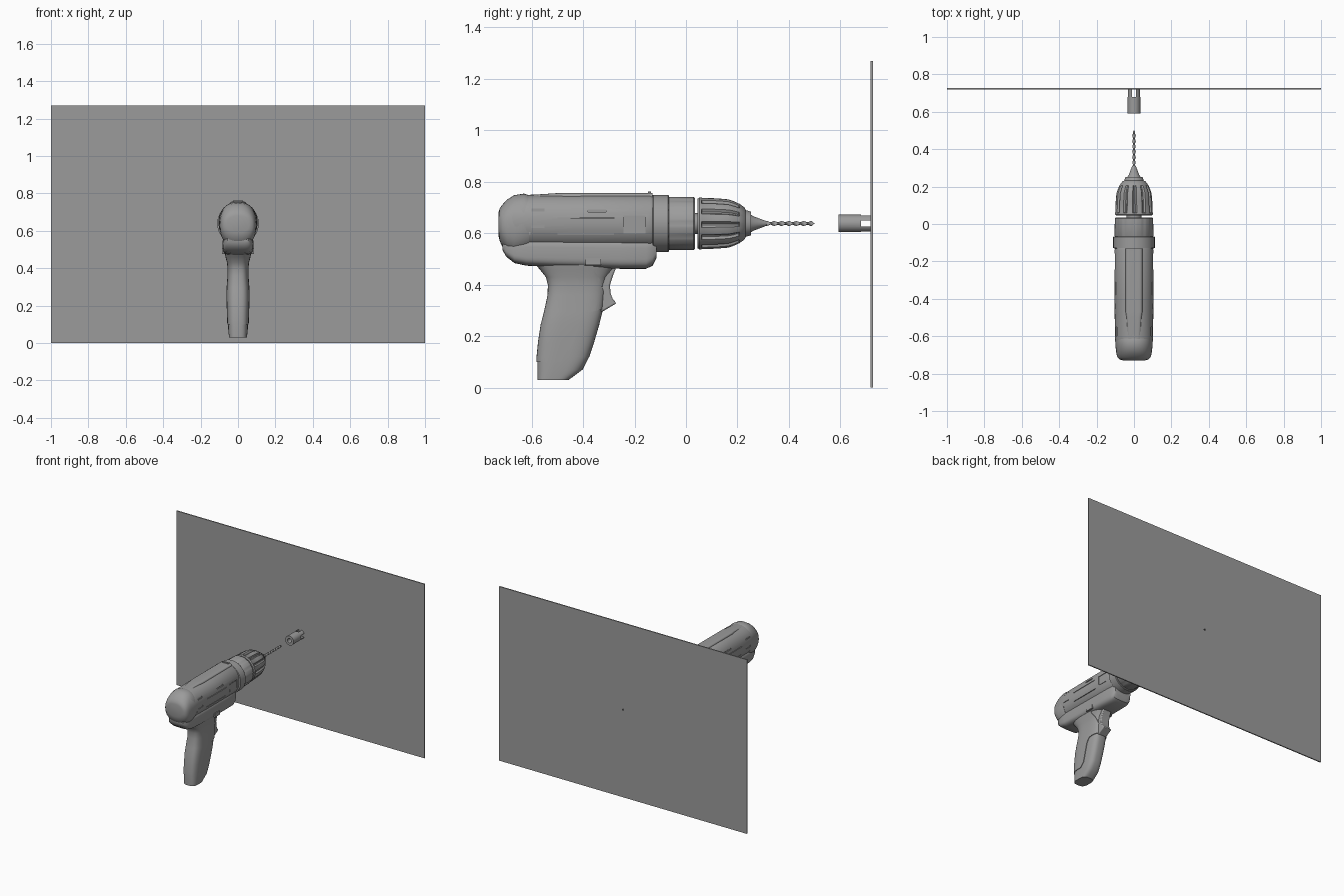
import bpy, bmesh, math
from mathutils import Matrix, Vector

if "Cube" in bpy.data.objects:
    bpy.data.objects.remove(bpy.data.objects["Cube"])

AXIS_Z = 0.638
grey = bpy.data.materials.new("plain grey")
grey.diffuse_color = (0.33, 0.33, 0.33, 1)
grey.use_nodes = True
grey.node_tree.nodes["Principled BSDF"].inputs["Base Color"].default_value = grey.diffuse_color


def add_object(name, bm, angle=35):
    bmesh.ops.recalc_face_normals(bm, faces=bm.faces)
    me = bpy.data.meshes.new(name)
    bm.to_mesh(me)
    bm.free()
    me.materials.append(grey)
    ob = bpy.data.objects.new(name, me)
    bpy.context.collection.objects.link(ob)
    smooth(ob, angle)
    return ob


def smooth(ob, angle=35):
    bpy.ops.object.select_all(action='DESELECT')
    ob.select_set(True)
    bpy.context.view_layer.objects.active = ob
    bpy.ops.object.shade_smooth_by_angle(angle=math.radians(angle))


def skin(name, rings, closed=False, angle=35):
    """Join equal-length point rings with quads."""
    bm = bmesh.new()
    vs = [[bm.verts.new(p) for p in r] for r in rings]
    n = len(vs[0])
    pairs = list(zip(vs, vs[1:])) + ([(vs[-1], vs[0])] if closed else [])
    for a, b in pairs:
        for i in range(n):
            j = (i + 1) % n
            bm.faces.new((a[i], a[j], b[j], b[i]))
    if not closed:
        bm.faces.new(vs[0])
        bm.faces.new(vs[-1])
    return add_object(name, bm, angle)


def oval(a, b, e, n=48):
    """Superellipse outline."""
    out = []
    for i in range(n):
        t = 2 * math.pi * i / n
        c, s = math.cos(t), math.sin(t)
        out.append((a * math.copysign(abs(c) ** (2 / e), c),
                    b * math.copysign(abs(s) ** (2 / e), s)))
    return out


def loft_y(name, rows, e):
    """Rows: y, half width, bottom z, top z."""
    return skin(name, [[(u, y, (lo + hi) / 2 + v) for u, v in oval(w, (hi - lo) / 2, e)]
                       for y, w, lo, hi in rows])


def loft_z(name, rows, e, grow=0):
    """Rows: z, back y, front y, half width."""
    return skin(name, [[(u, (b + f) / 2 + v, z)
                        for u, v in oval(w + grow, (f - b) / 2 + grow, e)]
                       for z, b, f, w in rows])


def revolve(name, prof, n=48, closed=False, groove=None):
    """Profile of (y, radius) turned about the tool axis."""
    rings = []
    for y, r in prof:
        ring = []
        for i in range(n):
            t = 2 * math.pi * i / n
            q = r - (groove(y, i) if groove else 0)
            ring.append((q * math.sin(t), y, AXIS_Z + q * math.cos(t)))
        rings.append(ring)
    return skin(name, rings, closed)


def prism(name, pts, w):
    """Side outline of (y, z) extruded across x."""
    return skin(name, [[(x, y, z) for y, z in pts] for x in (-w, w)])


def boxes(name, items):
    """Boxes given as centre and size."""
    bm = bmesh.new()
    for c, s in items:
        bmesh.ops.create_cube(bm, size=1, matrix=Matrix.Translation(Vector(c)) @ Matrix.Diagonal((*s, 1)))
    return add_object(name, bm)


def boolean(ob, tool, op='DIFFERENCE'):
    tool.hide_render = True
    m = ob.modifiers.new("cut", 'BOOLEAN')
    m.object, m.operation, m.solver = tool, op, 'EXACT'
    bpy.context.view_layer.objects.active = ob
    bpy.ops.object.modifier_apply(modifier=m.name)
    bpy.data.objects.remove(tool, do_unlink=True)
    smooth(ob)


# Wall panel with a small pilot hole
panel = boxes("wall_panel", [((0, 0.722, 0.635), (2, 0.008, 1.27))])
boolean(panel, revolve("hole_cutter", [(0.70, 0.006), (0.75, 0.006)], 16))

# Wall plug with crossed slots at the far end
plug = revolve("wall_plug", [(0.592, 0.034), (0.718, 0.034), (0.718, 0.016), (0.592, 0.016)], 32, True)
boolean(plug, boxes("plug_slot_a", [((0, 0.71, AXIS_Z), (0.024, 0.06, 0.2))]))
boolean(plug, boxes("plug_slot_b", [((0, 0.71, AXIS_Z), (0.2, 0.06, 0.024))]))

# Motor housing
housing = loft_y("motor_housing", [
    (-0.695, 0.090, 0.550, 0.730), (-0.665, 0.098, 0.540, 0.745), (-0.60, 0.102, 0.537, 0.750),
    (-0.40, 0.104, 0.536, 0.752), (-0.14, 0.104, 0.535, 0.753), (-0.128, 0.100, 0.540, 0.748)], 2.2)

# Vents, long seams and side window, mirrored on both sides
side = [(-0.575, 0.690, 0.05, 0.012), (-0.575, 0.626, 0.05, 0.012), (-0.575, 0.580, 0.05, 0.010),
        (-0.63, 0.600, 0.05, 0.010), (-0.63, 0.575, 0.05, 0.010), (-0.345, 0.687, 0.07, 0.010),
        (-0.345, 0.580, 0.07, 0.010), (-0.39, 0.659, 0.22, 0.004), (-0.39, 0.597, 0.22, 0.004),
        (-0.20, 0.634, 0.085, 0.07)]
cuts = []
for y, z, ly, lz in side:
    depth = 0.091 if abs(z - 0.644) > 0.04 else 0.097
    for s in (-1, 1):
        cuts.append(((s * (depth + 0.05), y, z), (0.1, ly, lz)))
boolean(housing, boxes("vent_cutter", cuts))

# Raised plates inside the side windows
boxes("window_plate", [((s * 0.096, -0.20, 0.634), (0.008, 0.072, 0.058)) for s in (-1, 1)])

# Rounded rear cap
loft_y("rear_cap", [
    (-0.729, 0.060, 0.590, 0.680), (-0.724, 0.078, 0.570, 0.697), (-0.713, 0.088, 0.545, 0.712),
    (-0.695, 0.094, 0.525, 0.731), (-0.668, 0.097, 0.510, 0.748), (-0.63, 0.100, 0.520, 0.754),
    (-0.61, 0.098, 0.530, 0.748)], 2.3)

# Top ridge with a small front lip
loft_y("top_ridge", [
    (-0.62, 0.034, 0.70, 0.748), (-0.50, 0.040, 0.70, 0.756),
    (-0.47, 0.045, 0.70, 0.757), (-0.13, 0.045, 0.70, 0.757)], 5)
boxes("ridge_lip", [((0, -0.142, 0.755), (0.05, 0.012, 0.016))])

# Lower housing above the grip
loft_y("lower_housing", [
    (-0.713, 0.055, 0.535, 0.575), (-0.700, 0.068, 0.510, 0.58), (-0.667, 0.078, 0.484, 0.58),
    (-0.62, 0.082, 0.474, 0.58), (-0.50, 0.082, 0.468, 0.58), (-0.257, 0.080, 0.462, 0.58),
    (-0.155, 0.078, 0.462, 0.58), (-0.130, 0.073, 0.474, 0.58), (-0.114, 0.064, 0.505, 0.58)], 4)

# Handle and its raised grip cover
grip_rows = [(0.03, -0.577, -0.456, 0.048), (0.07, -0.578, -0.402, 0.052), (0.12, -0.577, -0.376, 0.054),
             (0.18, -0.571, -0.356, 0.056), (0.245, -0.561, -0.337, 0.058), (0.295, -0.548, -0.325, 0.057),
             (0.36, -0.534, -0.318, 0.052), (0.40, -0.533, -0.314, 0.052), (0.43, -0.541, -0.305, 0.055),
             (0.46, -0.565, -0.282, 0.063), (0.50, -0.60, -0.24, 0.070)]
loft_z("handle", grip_rows, 3.2)
cover = loft_z("grip_cover", grip_rows, 3.2, 0.004)
boolean(cover, prism("cover_outline", [
    (-0.68, 0.10), (-0.48, 0.10), (-0.45, 0.13), (-0.41, 0.26), (-0.39, 0.29), (-0.30, 0.31),
    (-0.335, 0.42), (-0.36, 0.46), (-0.36, 0.52), (-0.68, 0.52)], 0.2), 'INTERSECT')

# Trigger
trigger = prism("trigger", [
    (-0.36, 0.47), (-0.270, 0.47), (-0.284, 0.435), (-0.295, 0.40), (-0.294, 0.37), (-0.285, 0.345),
    (-0.270, 0.328), (-0.325, 0.295), (-0.36, 0.30)], 0.034)
bev = trigger.modifiers.new("soft edges", 'BEVEL')
bev.width, bev.segments = 0.006, 2

# Mode switch on each side
boxes("mode_switch", [((s * 0.080, -0.36, 0.49), (0.012, 0.06, 0.028)) for s in (-1, 1)])

# Gear collar: wide ring, seam, narrower torque ring
revolve("gear_collar", [
    (-0.131, 0.105), (-0.127, 0.111), (-0.070, 0.111), (-0.066, 0.108)], 64)
revolve("torque_ring", [
    (-0.070, 0.100), (-0.064, 0.104), (0.030, 0.103), (0.035, 0.099)], 72,
    groove=lambda y, i: 0.003 if i % 6 == 0 and y > -0.07 else 0)
revolve("spindle", [(0.02, 0.04), (0.07, 0.04)], 32)

# Fluted chuck
revolve("chuck", [
    (0.045, 0.096), (0.052, 0.101), (0.060, 0.101), (0.062, 0.100), (0.12, 0.098), (0.165, 0.094),
    (0.185, 0.087), (0.205, 0.078), (0.207, 0.077), (0.228, 0.062), (0.232, 0.052), (0.252, 0.046)], 84,
    groove=lambda y, i: 0.009 if i % 7 < 2 and 0.061 < y < 0.206 else 0)
revolve("chuck_jaws", [(0.245, 0.040), (0.262, 0.028), (0.305, 0.012), (0.312, 0.009)], 24)

# Twisted drill bit
rings = []
for k in range(57):
    y = 0.30 + 0.2 * k / 56
    a = 2 * math.pi * 3.5 * k / 56
    f = min(1, (57 - k) / 4)
    rings.append([(u * f * math.cos(a) - v * f * math.sin(a), y,
                   AXIS_Z + u * f * math.sin(a) + v * f * math.cos(a))
                  for u, v in oval(0.0095, 0.005, 2, 12)])
skin("drill_bit", rings)
